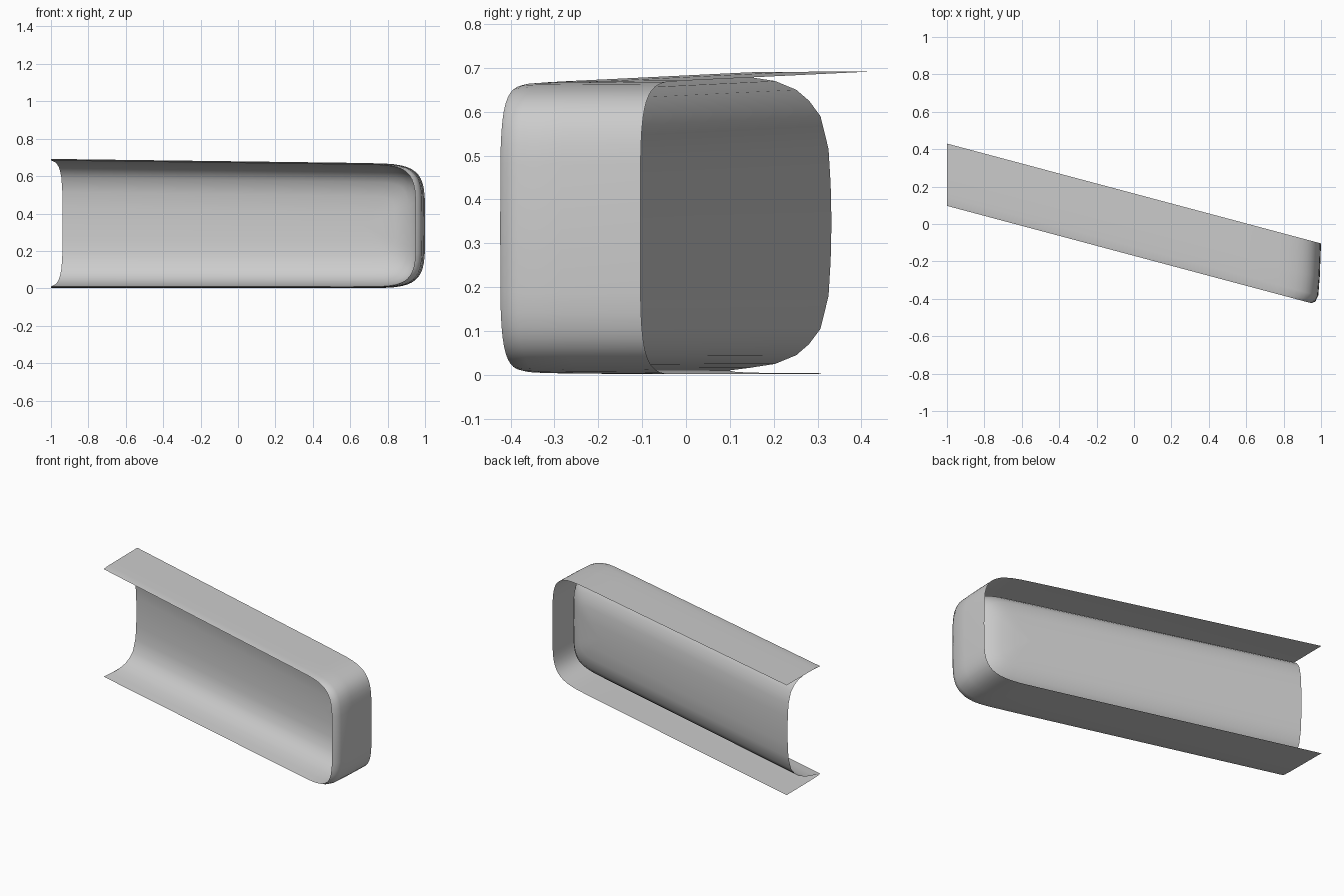
import bpy, bmesh, math
from mathutils import Vector

cube = bpy.data.objects.get("Cube")
if cube:
    bpy.data.objects.remove(cube, do_unlink=True)

grey = bpy.data.materials.new("light grey")
grey.use_nodes = True
colour = (0.6, 0.6, 0.6, 1)
grey.diffuse_color = colour
grey.node_tree.nodes["Principled BSDF"].inputs["Base Color"].default_value = colour

SLOPE = 0.267                      # sweep of the bar
START = 0.6                        # where the rounded end begins
INWARD = Vector((SLOPE, 1, 0)).normalized()
STEPS = 24


def outline(end_x, grow, push):
    """Open loop: left top, round the end, left bottom."""
    def place(x, w):
        middle = 0.3475 - 0.007 * (x + 1)
        half = max(0, 0.3375 - 0.006 * (x + 1) + grow)
        return Vector((x, 0.097 - SLOPE * (x + 1), middle + half * w)) + push
    points = [place(-1, 1)]
    for i in range(STEPS + 1):
        a = math.pi * (0.5 - i / STEPS)
        c, s = max(0, math.cos(a)), math.sin(a)
        x = START + (end_x - START) * c ** 0.4
        points.append(place(x, math.copysign(abs(s) ** 0.4, s)))
    return points + [place(-1, -1)]


def loft(name, loops):
    bm = bmesh.new()
    rows = [[bm.verts.new(p) for p in loop] for loop in loops]
    for r, q in zip(rows, rows[1:]):
        for i in range(len(r) - 1):
            bm.faces.new((r[i], r[i + 1], q[i + 1], q[i]))
    bmesh.ops.remove_doubles(bm, verts=bm.verts, dist=0.0005)
    bmesh.ops.dissolve_degenerate(bm, edges=bm.edges, dist=0.0005)
    mesh = bpy.data.meshes.new(name)
    bm.to_mesh(mesh)
    bm.free()
    mesh.materials.append(grey)
    obj = bpy.data.objects.new(name, mesh)
    bpy.context.collection.objects.link(obj)
    bpy.ops.object.select_all(action="DESELECT")
    obj.select_set(True)
    bpy.context.view_layer.objects.active = obj
    bpy.ops.object.shade_smooth_by_angle(angle=math.radians(40))
    return obj


# Surrounding wall, open at the back and at the cut end
wall = [(0.95, 0, 0), (0.97, 0.003, 0.015), (0.985, 0.005, 0.05),
        (0.993, 0.006, 0.15), (1.0, 0.007, 0.333)]
loft("housing_wall", [outline(x, g, Vector((0, d, 0))) for x, g, d in reversed(wall)])

# Recessed dish, curving back from the front edge
dish = [(0, 0), (0.006, 0.05), (0.015, 0.11), (0.035, 0.16), (0.06, 0.19),
        (0.095, 0.217), (0.17, 0.236), (0.25, 0.241), (0.34, 0.243)]
loft("recessed_dish", [outline(0.95 - i, -i, INWARD * d) for i, d in dish])
